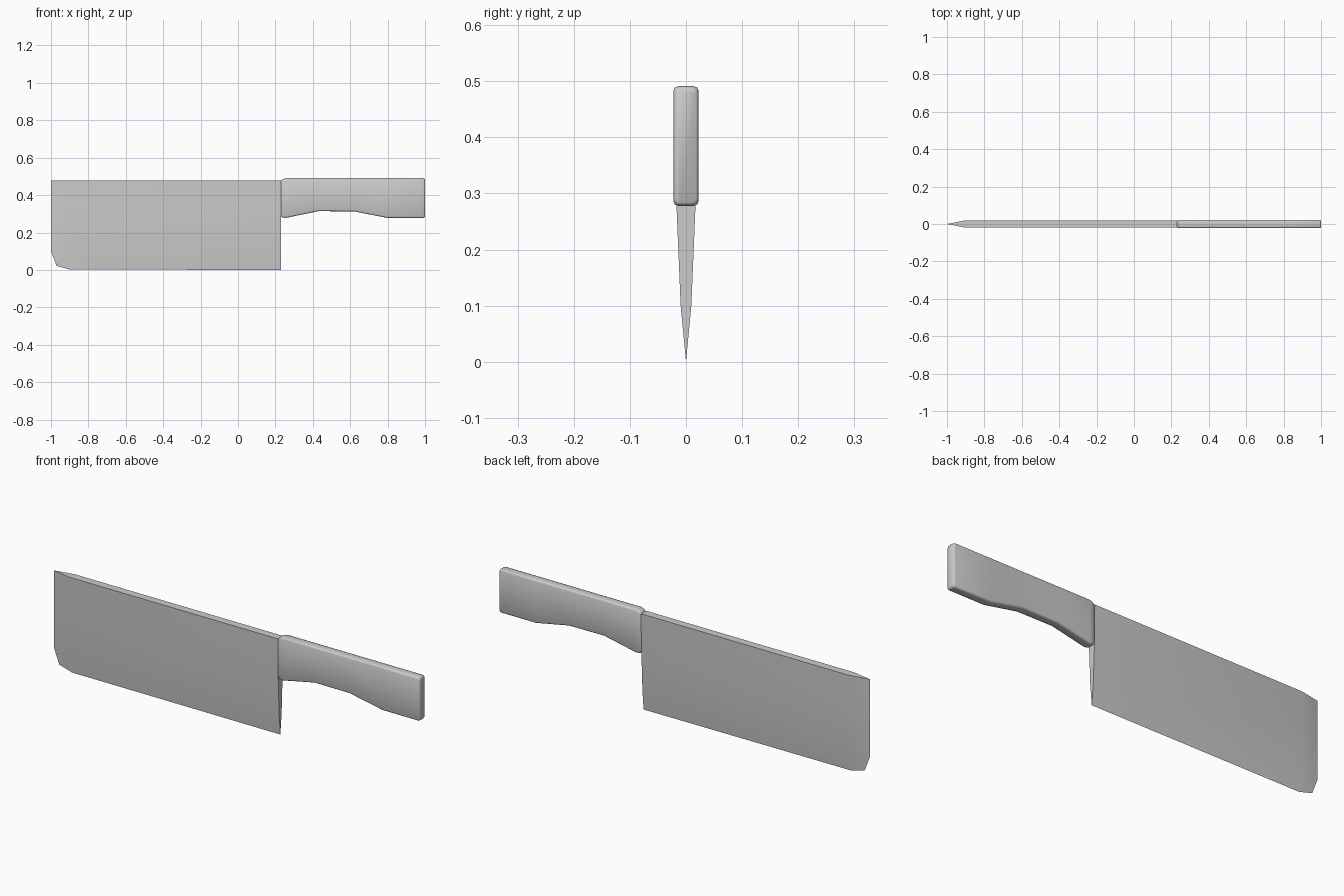
import bpy, bmesh, math

if "Cube" in bpy.data.objects:
    bpy.data.objects.remove(bpy.data.objects["Cube"])


def loft(name, rings, cap_first=True, angle=30):
    """Skin a series of equal-length closed rings, merging points that coincide."""
    bm = bmesh.new()
    loops = [[bm.verts.new(p) for p in ring] for ring in rings]
    n = len(loops[0])
    for a, b in zip(loops, loops[1:]):
        for i in range(n):
            j = (i + 1) % n
            bm.faces.new((a[i], a[j], b[j], b[i]))
    if cap_first:
        bm.faces.new(loops[0][::-1])
    bm.faces.new(loops[-1])
    bmesh.ops.remove_doubles(bm, verts=bm.verts, dist=0.0003)
    bmesh.ops.recalc_face_normals(bm, faces=bm.faces)
    mesh = bpy.data.meshes.new(name)
    bm.to_mesh(mesh)
    bm.free()
    obj = bpy.data.objects.new(name, mesh)
    bpy.context.collection.objects.link(obj)
    bpy.ops.object.select_all(action='DESELECT')
    obj.select_set(True)
    bpy.context.view_layer.objects.active = obj
    bpy.ops.object.shade_smooth_by_angle(angle=math.radians(angle))
    return obj


# Blade: wedge section, tapering to a thin upright edge at the front end
def blade_ring(x, bottom, taper):
    levels = [(bottom, 0.0), (0.10, 0.0095), (0.29, 0.0175), (0.477, 0.0195)]
    front = [(x, -t * taper, z) for z, t in levels]
    back = [(x, t * taper, z) for z, t in reversed(levels)]
    return front + back


blade_stations = [(-1.0, 0.10, 0.0), (-0.97, 0.022, 0.3),
                  (-0.90, 0.002, 1.0), (0.23, 0.0, 1.0)]
loft("blade", [blade_ring(*s) for s in blade_stations], cap_first=False)


# Handle: slab with rounded edges and a finger curve along the underside
def handle_ring(x, bottom, top, half):
    r = 0.008
    corners = [(half - r, bottom + r, -90), (half - r, top - r, 0),
               (r - half, top - r, 90), (r - half, bottom + r, 180)]
    return [(x, y + r * math.cos(math.radians(start + a)),
             z + r * math.sin(math.radians(start + a)))
            for y, z, start in corners for a in (0, 45, 90)]


handle_stations = [(0.23, 0.288, 0.477, 0.018), (0.237, 0.281, 0.484, 0.0215),
                   (0.255, 0.278, 0.491, 0.0223), (0.43, 0.314, 0.491, 0.0223),
                   (0.62, 0.313, 0.491, 0.0223), (0.80, 0.278, 0.491, 0.0223),
                   (0.99, 0.278, 0.491, 0.0223), (0.997, 0.280, 0.489, 0.0205),
                   (1.0, 0.284, 0.485, 0.018)]
loft("handle", [handle_ring(*s) for s in handle_stations], angle=60)
